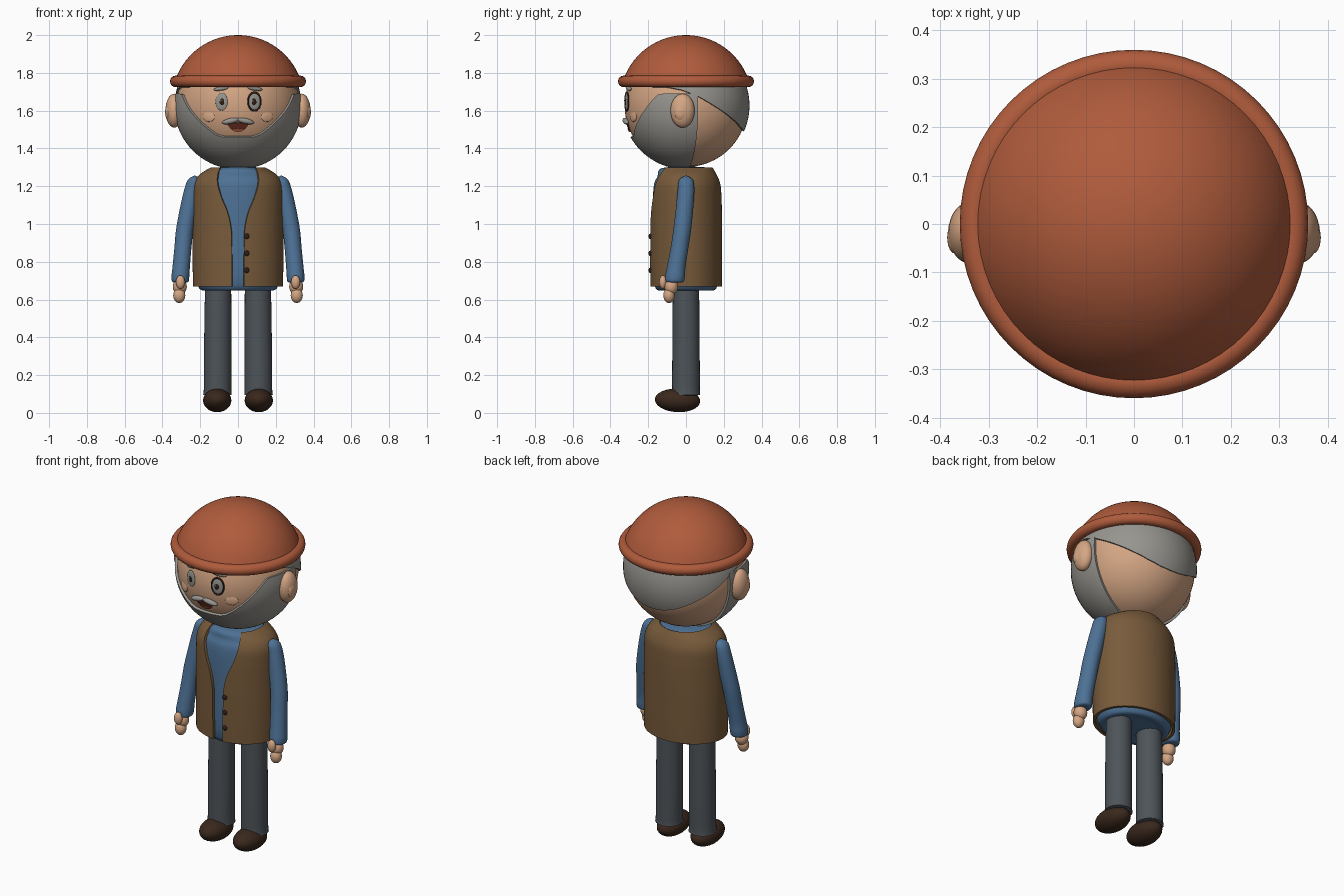
import bpy, math
from math import sin, cos, pi, radians, sqrt
from mathutils import Vector

cube = bpy.data.objects.get("Cube")
if cube:
    bpy.data.objects.remove(cube)


def material(name, r, g, b):
    m = bpy.data.materials.new(name)
    m.use_nodes = True
    m.diffuse_color = (r, g, b, 1)
    m.node_tree.nodes["Principled BSDF"].inputs["Base Color"].default_value = (r, g, b, 1)
    return m


RUST = material("rust_wool", 0.43, 0.105, 0.045)
SKIN = material("skin", 0.66, 0.38, 0.23)
GREY = material("grey_hair", 0.31, 0.30, 0.275)
BROWN = material("brown_vest", 0.19, 0.105, 0.044)
BLUE = material("blue_shirt", 0.075, 0.165, 0.30)
SLATE = material("slate_trousers", 0.075, 0.088, 0.10)
SHOE = material("dark_shoe", 0.042, 0.021, 0.012)
DARK = material("dark_brown", 0.03, 0.014, 0.008)
MOUTH = material("mouth_red", 0.12, 0.025, 0.015)


def finish(ob, mat, angle=40):
    ob.data.materials.append(mat)
    bpy.ops.object.select_all(action='DESELECT')
    ob.select_set(True)
    bpy.context.view_layer.objects.active = ob
    for mod in list(ob.modifiers):
        bpy.ops.object.modifier_apply(modifier=mod.name)
    bpy.ops.object.shade_smooth_by_angle(angle=radians(angle))
    return ob


def spline(rows, t):
    """Smooth interpolation through rows, t running from 0 to 1."""
    n = len(rows) - 1
    i = min(int(t * n), n - 1)
    f = t * n - i
    a, b, c, d = (Vector(rows[min(max(k, 0), n)]) for k in (i - 1, i, i + 1, i + 2))
    m0, m1 = (c - a) / 2, (d - b) / 2
    return (b * (2*f**3 - 3*f*f + 1) + m0 * (f**3 - 2*f*f + f)
            + c * (3*f*f - 2*f**3) + m1 * (f**3 - f*f))


def surface(name, fn, mat, nu, nv, thick=0):
    """Grid surface: u runs counter-clockwise, v runs upwards."""
    verts = [fn(i / nu, j / nv) for j in range(nv + 1) for i in range(nu + 1)]
    w = nu + 1
    faces = [(j*w + i, j*w + i + 1, j*w + w + i + 1, j*w + w + i)
             for j in range(nv) for i in range(nu)]
    me = bpy.data.meshes.new(name)
    me.from_pydata(verts, [], faces)
    ob = bpy.data.objects.new(name, me)
    bpy.context.collection.objects.link(ob)
    weld = ob.modifiers.new("weld", 'WELD')
    weld.merge_threshold = 0.0002
    if thick:
        s = ob.modifiers.new("thickness", 'SOLIDIFY')
        s.thickness, s.offset = thick, -1
    return finish(ob, mat)


def tube(name, rings, mat, nu=32, steps=5):
    """Rings of (x, y, z, x radius, y radius), bottom to top."""
    def fn(u, v):
        x, y, z, rx, ry = spline(rings, v)
        a = 2 * pi * u
        return (x + max(rx, 0) * sin(a), y - max(ry, 0) * cos(a), z)
    return surface(name, fn, mat, nu, steps * (len(rings) - 1))


def ball(name, loc, size, mat, rot=(0, 0, 0), seg=28):
    bpy.ops.mesh.primitive_uv_sphere_add(segments=seg, ring_count=seg // 2, radius=1, location=loc,
                                         rotation=[radians(r) for r in rot])
    ob = bpy.context.object
    ob.name, ob.scale = name, size
    return finish(ob, mat, 60)


def torus(name, loc, major, minor, mat, rot=(0, 0, 0), scale=(1, 1, 1), seg=64):
    bpy.ops.mesh.primitive_torus_add(major_radius=major, minor_radius=minor, major_segments=seg,
                                     minor_segments=16, location=loc,
                                     rotation=[radians(r) for r in rot])
    ob = bpy.context.object
    ob.name, ob.scale = name, scale
    return finish(ob, mat, 60)


# Head
HZ, HR = 1.627, 0.325
ball("head", (0, 0, HZ), (HR, HR, HR), SKIN, seg=64)


def curve_at(points, a):
    """Height at azimuth a (degrees from the front), straight between points."""
    a = abs(a)
    for (a0, z0), (a1, z1) in zip(points, points[1:]):
        if a <= a1:
            return z0 + (z1 - z0) * (a - a0) / (a1 - a0)
    return points[-1][1]


def head_patch(name, span, low, high, mat, r, thick, nu=96, nv=20):
    """Shell on the head between two height curves."""
    def fn(u, v):
        a = span[0] + (span[1] - span[0]) * u
        e0, e1 = (math.asin(max(-1, (curve_at(c, a) - HZ) / r)) for c in (low, high))
        e = e0 + (e1 - e0) * v
        a = radians(a)
        return (r * cos(e) * sin(a), -r * cos(e) * cos(a), HZ + r * sin(e))
    return surface(name, fn, mat, nu, nv, thick)


beard_top = [(0, 1.46), (16, 1.46), (23, 1.472), (31, 1.505), (39, 1.545),
             (49, 1.60), (57, 1.65), (63, 1.685), (68, 1.69), (101, 1.69)]
hair_edge = [(0, 1.735), (72, 1.725), (86, 1.71), (100, 1.68), (123, 1.605),
             (139, 1.555), (155, 1.515), (168, 1.495), (180, 1.49)]
head_patch("beard", (-101, 101), [(0, HZ - 0.338)], beard_top, GREY, 0.338, 0.018)
head_patch("hair", (-180, 180), hair_edge, [(0, 1.775)], GREY, 0.336, 0.016)

# Hat
dome = 0.35
surface("hat_dome", lambda u, v: (
    dome * cos(0.26 + (pi/2 - 0.26) * v) * sin(2*pi*u),
    -dome * cos(0.26 + (pi/2 - 0.26) * v) * cos(2*pi*u),
    1.65 + dome * sin(0.26 + (pi/2 - 0.26) * v)), RUST, 64, 20)
torus("hat_brim", (0, 0, 1.755), 0.329, 0.031, RUST)


def on_face(x, z, lift=0.0):
    r = HR + lift
    return (x, -sqrt(r*r - x*x - (z - HZ)**2), z)


# Face details, mirrored
for s, side in ((1, "left"), (-1, "right")):
    turn = s * 15
    ball(side + "_eye", on_face(s*0.087, 1.648), (0.033, 0.008, 0.047), GREY, (0, 0, turn))
    ball(side + "_pupil", on_face(s*0.085, 1.647, 0.006), (0.013, 0.005, 0.018), DARK, (0, 0, turn))
    ball(side + "_glint", on_face(s*0.085 - 0.005, 1.653, 0.011), (0.004, 0.002, 0.005), GREY, seg=12)
    ball(side + "_eyebrow", on_face(s*0.09, 1.717, 0.004), (0.042, 0.012, 0.011), GREY, (0, s*8, turn))
    ball(side + "_moustache", on_face(s*0.04, 1.545, 0.006), (0.046, 0.017, 0.015), GREY, (0, s*12, s*7))
    ball(side + "_cheek", on_face(s*0.155, 1.568, -0.001), (0.036, 0.007, 0.027), SKIN, (0, 0, s*28))
    ball(side + "_ear", (s*0.338, -0.018, 1.60), (0.046, 0.064, 0.09), SKIN)
    ball(side + "_ear_lobe", (s*0.370, -0.028, 1.592), (0.016, 0.033, 0.042), SKIN)
torus("left_eye_rim", on_face(0.087, 1.648, 0.001), 0.035, 0.004, DARK, (90, 0, 15), (1, 1.38, 1), 32)
head_patch("mouth", (-11, 11), [(0, 1.486), (4, 1.49), (8, 1.507), (11, 1.533)],
           [(0, 1.536), (11, 1.536)], MOUTH, HR + 0.005, 0.006, 24, 6)
head_patch("tongue", (-6, 6), [(0, 1.489), (4, 1.493), (6, 1.50)],
           [(0, 1.505), (6, 1.501)], RUST, HR + 0.008, 0.005, 16, 4)

# Shirt body
tube("shirt", [(0, 0, 0.65, 0, 0), (0, 0, 0.655, 0.13, 0.10), (0, 0, 0.68, 0.215, 0.168),
               (0, 0, 1.0, 0.226, 0.176), (0, 0, 1.19, 0.222, 0.172), (0, 0, 1.25, 0.198, 0.152),
               (0, 0, 1.295, 0.13, 0.13), (0, 0, 1.305, 0, 0)], BLUE, 48)

# Vest rows: height, x radius, y radius, half width of the front opening
vest_rows = [(0.67, 0.238, 0.19, 0.032), (0.77, 0.240, 0.191, 0.032), (0.87, 0.241, 0.191, 0.033),
             (0.97, 0.241, 0.191, 0.036), (1.06, 0.240, 0.190, 0.055), (1.14, 0.239, 0.188, 0.088),
             (1.21, 0.234, 0.182, 0.108), (1.26, 0.206, 0.163, 0.108), (1.30, 0.143, 0.14, 0.095)]


def vest_point(u, v):
    z, rx, ry, w = spline(vest_rows, v)
    gap = math.asin(w / rx)
    a = gap + (2*pi - 2*gap) * u
    return (rx * sin(a), -ry * cos(a), z)


surface("vest", vest_point, BROWN, 72, 40, 0.016)
for i in range(3):
    ball(f"button_{i + 1}", (0.046, -0.189, 0.755 + 0.09 * i), (0.014, 0.009, 0.014), DARK, seg=16)

# Limbs, mirrored
for s, side in ((1, "left"), (-1, "right")):
    tube(side + "_sleeve", [
        (s*0.305, -0.06, 0.69, 0, 0), (s*0.305, -0.06, 0.692, 0.040, 0.044),
        (s*0.305, -0.058, 0.72, 0.047, 0.052), (s*0.301, -0.052, 0.77, 0.046, 0.049),
        (s*0.292, -0.035, 0.87, 0.045, 0.047), (s*0.282, -0.02, 0.97, 0.046, 0.047),
        (s*0.262, -0.008, 1.08, 0.046, 0.046), (s*0.242, 0, 1.18, 0.043, 0.044),
        (s*0.232, 0, 1.235, 0.032, 0.036), (s*0.228, 0, 1.258, 0, 0)], BLUE, 28)
    ball(side + "_palm", (s*0.308, -0.078, 0.668), (0.037, 0.036, 0.042), SKIN)
    ball(side + "_fingers", (s*0.311, -0.09, 0.622), (0.032, 0.030, 0.040), SKIN)
    ball(side + "_thumb", (s*0.305, -0.122, 0.692), (0.024, 0.020, 0.036), SKIN)
    tube(side + "_trouser_leg", [
        (s*0.109, 0, 0.09, 0, 0), (s*0.109, 0, 0.095, 0.069, 0.069), (s*0.108, 0, 0.13, 0.073, 0.073),
        (s*0.107, 0, 0.40, 0.072, 0.072), (s*0.105, 0, 0.70, 0.069, 0.069)], SLATE)
    ball(side + "_shoe", (s*0.110, -0.045, 0.066), (0.075, 0.12, 0.062), SHOE, (-3, 0, 0), 32)
